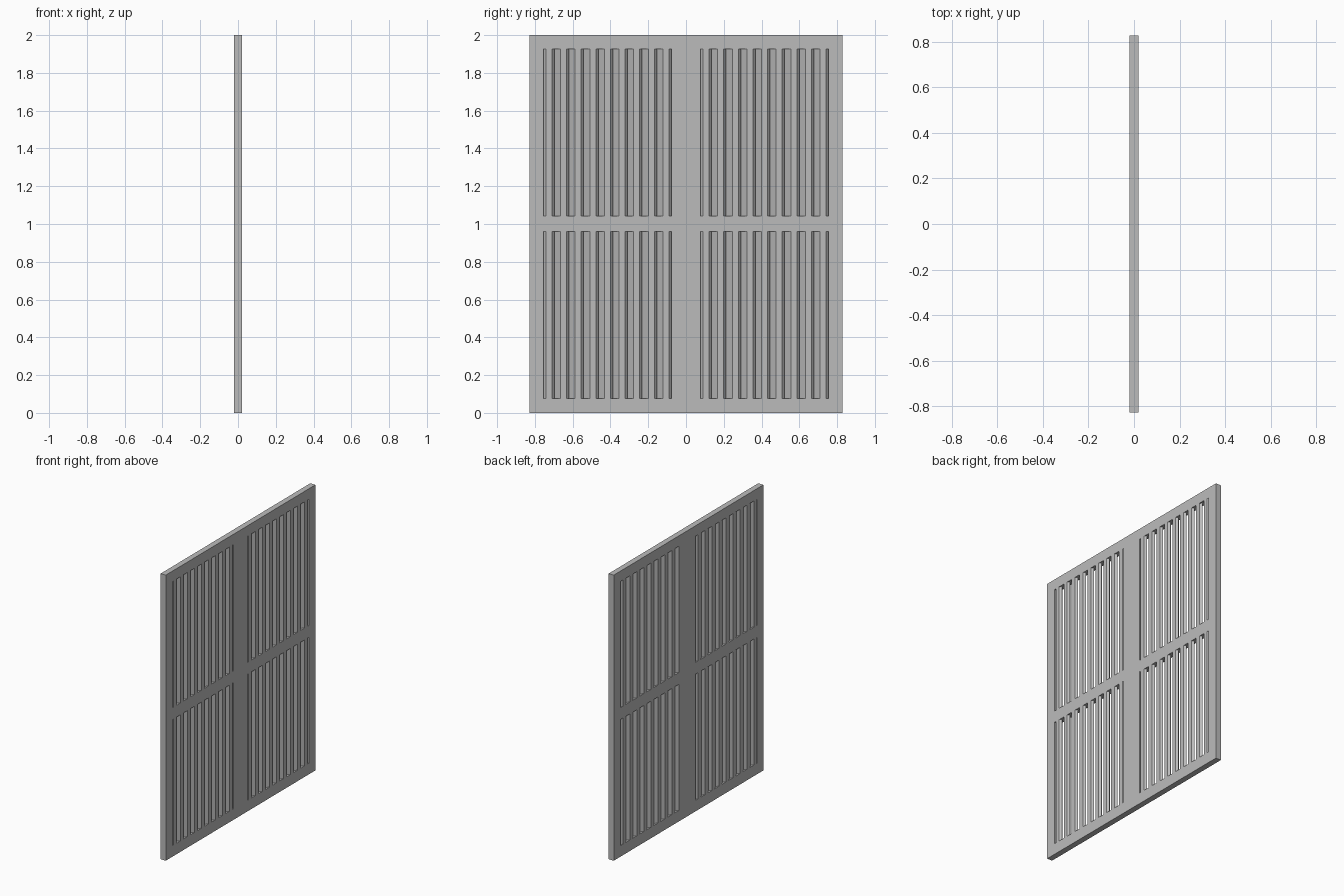
import bpy
import bmesh
from mathutils import Vector

cube = bpy.data.objects.get("Cube")
if cube:
    bpy.data.objects.remove(cube, do_unlink=True)

HALF = 0.02                      # half the panel thickness
PITCH, SLATS = 0.0775, 9
Y_LINES = [-0.828, -0.755, -0.077, 0.077, 0.755, 0.828]
Z_LINES = [0, 0.077, 0.96, 1.043, 1.927, 2]
OPEN = (1, 3)                    # grid cells that are openings

grey = bpy.data.materials.new("plain_grey")
grey.use_nodes = True
grey.diffuse_color = (0.5, 0.5, 0.5, 1)
grey.node_tree.nodes["Principled BSDF"].inputs["Base Color"].default_value = (0.5, 0.5, 0.5, 1)


def finish(name, bm):
    bmesh.ops.recalc_face_normals(bm, faces=bm.faces)
    mesh = bpy.data.meshes.new(name)
    bm.to_mesh(mesh)
    bm.free()
    mesh.materials.append(grey)
    obj = bpy.data.objects.new(name, mesh)
    bpy.context.collection.objects.link(obj)
    return obj


def extrude(bm, faces, offset):
    result = bmesh.ops.extrude_face_region(bm, geom=faces, use_keep_orig=True)
    verts = [v for v in result["geom"] if isinstance(v, bmesh.types.BMVert)]
    bmesh.ops.translate(bm, verts=verts, vec=Vector(offset))


# Frame: a sheet with four openings, given thickness
bm = bmesh.new()
grid = [[bm.verts.new((-HALF, y, z)) for z in Z_LINES] for y in Y_LINES]
cells = []
for i in range(len(Y_LINES) - 1):
    for j in range(len(Z_LINES) - 1):
        if not (i in OPEN and j in OPEN):
            cells.append(bm.faces.new((grid[i][j], grid[i + 1][j],
                                       grid[i + 1][j + 1], grid[i][j + 1])))
extrude(bm, cells, (2 * HALF, 0, 0))
finish("frame", bm)

# Slats: slanted blades with corners cut flush to both faces of the frame
PROFILE = [(HALF, 0), (HALF, 0.032), (0.006, 0.045),
           (-HALF, 0.016), (-HALF, -0.012), (-0.009, -0.035)]


def slat_bank(name, y_start, z_low, z_high):
    bm = bmesh.new()
    for k in range(SLATS):
        y0 = y_start + 0.013 + k * PITCH
        face = bm.faces.new([bm.verts.new((x, y0 + y, z_low)) for x, y in PROFILE])
        extrude(bm, [face], (0, 0, z_high - z_low))
    finish(name, bm)


for i, side in zip(OPEN, ("front", "back")):
    for j, level in zip(OPEN, ("lower", "upper")):
        slat_bank(f"{level}_{side}_slats", Y_LINES[i], Z_LINES[j], Z_LINES[j + 1])
